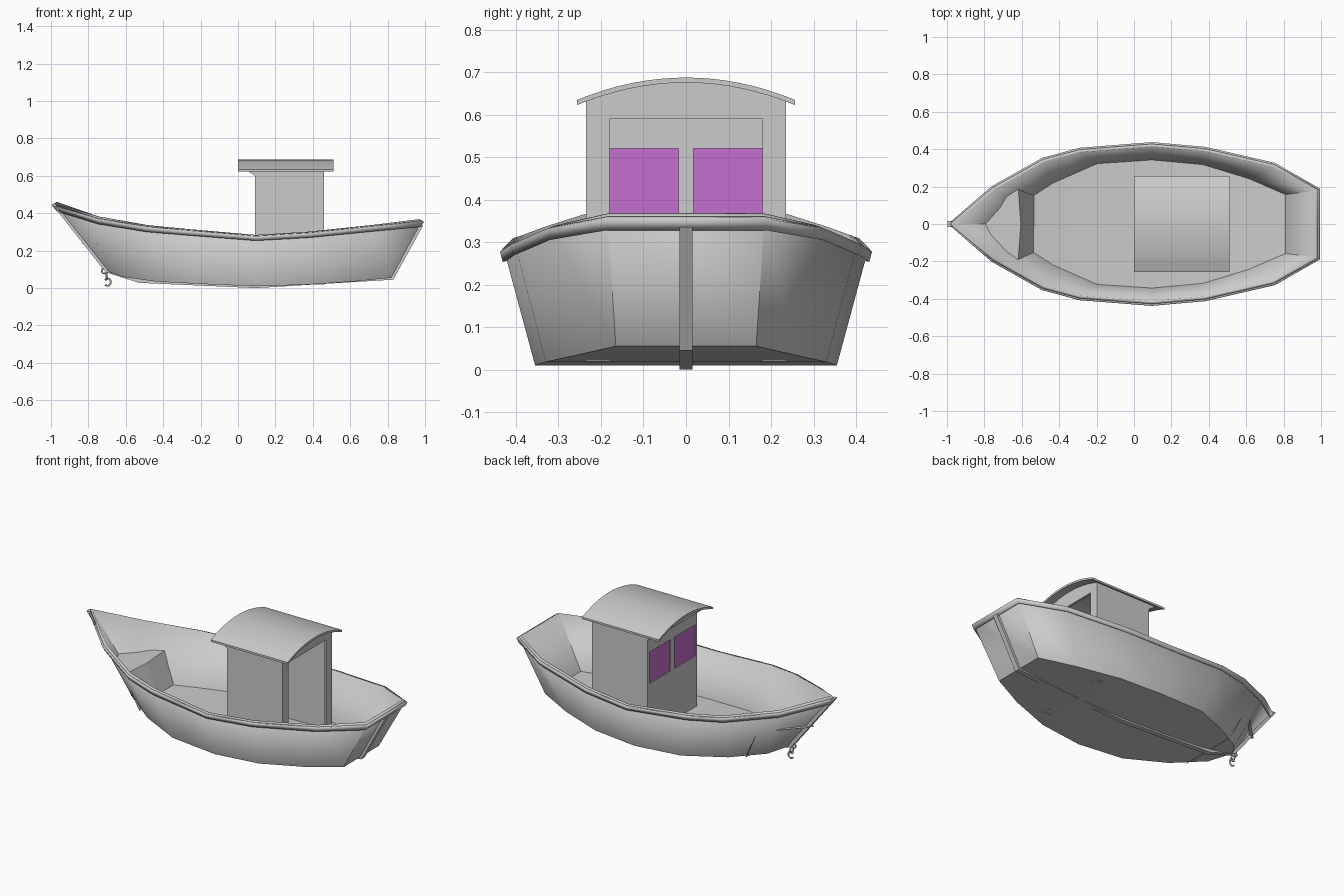
import bpy, math
from mathutils import Vector

if "Cube" in bpy.data.objects:
    bpy.data.objects.remove(bpy.data.objects["Cube"])


def make(name, verts, faces, solid=None, mat=None):
    me = bpy.data.meshes.new(name)
    me.from_pydata([tuple(v) for v in verts], [], faces)
    ob = bpy.data.objects.new(name, me)
    bpy.context.collection.objects.link(ob)
    if solid:
        m = ob.modifiers.new("Solidify", 'SOLIDIFY')
        m.thickness, m.offset = solid
        m.use_even_offset = True
    if mat:
        me.materials.append(mat)
    return ob


def smooth(ob, angle=30):
    bpy.ops.object.select_all(action='DESELECT')
    ob.select_set(True)
    bpy.context.view_layer.objects.active = ob
    bpy.ops.object.shade_smooth_by_angle(angle=math.radians(angle))


def prism(name, pts, axis, lo, hi, mat=None):
    # extrude a 2D outline: axis 'x' takes (y, z) points, axis 'y' takes (x, z)
    put = (lambda p, d: (d, p[0], p[1])) if axis == 'x' else (lambda p, d: (p[0], d, p[1]))
    n = len(pts)
    verts = [put(p, lo) for p in pts] + [put(p, hi) for p in pts]
    faces = [tuple(range(n))[::-1], tuple(range(n, 2 * n))]
    faces += [(i, (i + 1) % n, (i + 1) % n + n, i + n) for i in range(n)]
    ob = make(name, verts, faces, mat=mat)
    import bmesh
    bm = bmesh.new()
    bm.from_mesh(ob.data)
    bmesh.ops.recalc_face_normals(bm, faces=bm.faces)
    bm.to_mesh(ob.data)
    bm.free()
    return ob


def rect(a0, a1, b0, b1):
    return [(a0, b0), (a1, b0), (a1, b1), (a0, b1)]


# Hull stations from bow to stern: gunwale point and chine point
rim = [(-.985, 0, .45), (-.755, .195, .375), (-.487, .345, .33), (-.29, .398, .312),
       (.095, .428, .28), (.38, .403, .297), (.75, .318, .335), (.985, .185, .36)]
chine = [(-.70, 0, .09), (-.62, .11, .06), (-.44, .228, .035), (-.2, .335, .022),
         (.095, .355, .01), (.37, .33, .018), (.62, .253, .035), (.82, .165, .055)]


def ring(side):
    return [Vector(p) for p in side] + [Vector((x, -y, z)) for x, y, z in side[:0:-1]]


R, C = ring(rim), ring(chine)
N = len(R)
band = [(i, i + N, (i + 1) % N + N, (i + 1) % N) for i in range(N)]
bottom = [(0, 1, N - 1)] + [(i, i + 1, N - i - 1, N - i) for i in range(1, 7)]
smooth(make("hull", C + R, band + bottom, (.016, -1)))

# Rubbing strake around the gunwale
low = [r.lerp(c, .09) for r, c in zip(R, C)]
smooth(make("gunwale_strake", low + R, band, (.01, 1)))

# Stem, keel and stern post in one strip
outer = [(-.996, .45), (-.708, .085), (-.53, .028), (.095, 0), (.83, .045), (.99, .335)]
inner = [(.965, .335), (.81, .065), (.095, .02), (-.52, .045), (-.69, .1), (-.975, .45)]
prism("keel", outer + inner, 'y', -.015, .015)

# Raised foredeck with sloping front
deck = [(-.85, 0, .24), (-.695, .155, .235), (-.62, .2, .235), (-.605, 0, .235),
        (-.62, -.2, .235), (-.695, -.155, .235),
        (-.525, .187, .04), (-.525, 0, .04), (-.525, -.187, .04)]
make("foredeck", deck, [(0, 5, 4, 3), (0, 3, 2, 1), (3, 7, 6, 2), (4, 8, 7, 3)])

# Cabin side walls, with the flare under the front of the roof
side = [(.09, .02), (.46, .02), (.46, .635), (.04, .635), (.09, .6)]
for s, tag in ((1, "back"), (-1, "front")):
    prism("cabin_wall_" + tag, side, 'y', s * .22, s * .235)
    prism("door_jamb_" + tag, rect(s * .18, s * .22, .02, .6), 'x', .445, .46)


def arc(half, drop, n=16):
    # roof curve at a given depth below the outer surface
    ys = [half - 2 * half * i / n for i in range(n + 1)]
    return [(y, .687 - .8 * y * y - drop) for y in ys]


# Arched headers and the front wall
prism("door_header", [(-.22, .59), (.22, .59)] + arc(.22, .006), 'x', .445, .46)
prism("front_header", [(-.22, .625), (.22, .625)] + arc(.22, .006), 'x', .04, .055)
prism("front_flare", [(.09, .6), (.04, .635), (.055, .635), (.105, .6)], 'y', -.22, .22)
prism("front_wall_lower", rect(-.22, .22, .02, .33), 'x', .09, .105)
prism("front_wall_upper", rect(-.22, .22, .52, .602), 'x', .09, .105)
prism("window_post", rect(-.018, .018, .33, .52), 'x', .09, .105)

# Window panes
glass = bpy.data.materials.new("window_purple")
glass.diffuse_color = (.55, .16, .62, 1)
glass.use_nodes = True
glass.node_tree.nodes["Principled BSDF"].inputs["Base Color"].default_value = glass.diffuse_color
for s, tag in ((1, "back"), (-1, "front")):
    prism("window_" + tag, rect(s * .018, s * .22, .33, .52), 'x', .095, .1, glass)

# Curved roof
roof = prism("roof", arc(.257, 0) + arc(.257, .012)[::-1], 'x', 0, .51)
smooth(roof)


# Mooring chain under the bow: closed links and an open hook
def link(name, loc, rot, stretch=1):
    bpy.ops.mesh.primitive_torus_add(location=loc, rotation=rot, major_radius=.014,
                                     minor_radius=.0045, major_segments=16, minor_segments=8)
    ob = bpy.context.object
    ob.name = name
    ob.scale.y = stretch
    smooth(ob, 60)


link("mooring_eye", (-.715, 0, .092), (math.pi / 2, 0, 0))
link("chain_link", (-.703, 0, .064), (math.pi / 2, 0, math.pi / 2), 1.3)
cu = bpy.data.curves.new("hook", 'CURVE')
cu.dimensions = '3D'
cu.bevel_depth, cu.bevel_resolution = .005, 2
cu.use_fill_caps = True
sp = cu.splines.new('POLY')
sp.points.add(14)
for i, p in enumerate(sp.points):
    a = math.radians(150 - 290 * i / 14)
    p.co = (-.697 + .017 * math.cos(a), 0, .032 + .02 * math.sin(a), 1)
hook = bpy.data.objects.new("hook", cu)
bpy.context.collection.objects.link(hook)
